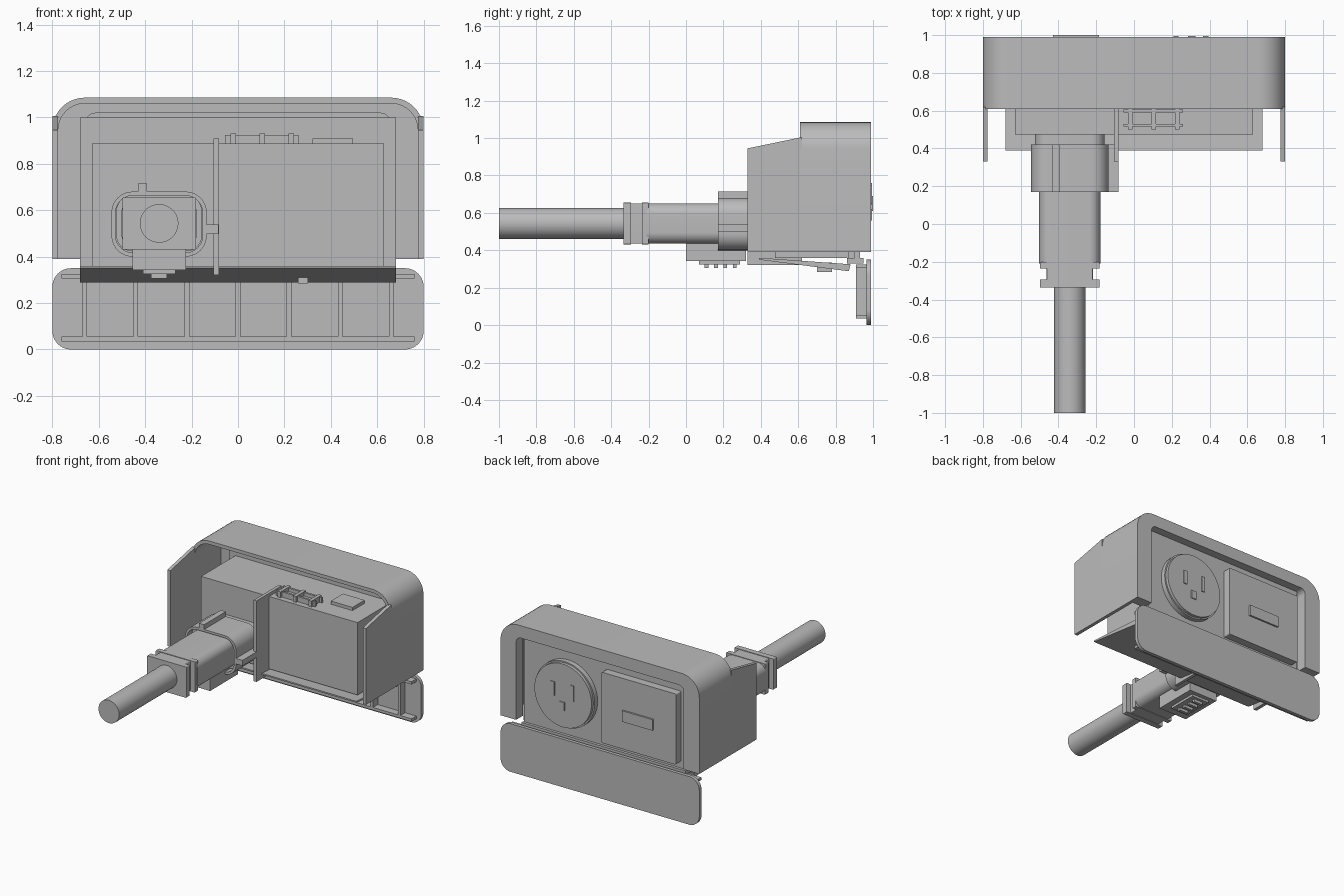
import bpy, bmesh, math
from mathutils import Vector

old = bpy.data.objects.get("Cube")
if old:
    bpy.data.objects.remove(old, do_unlink=True)

GREY = (0.5, 0.5, 0.5, 1)
mat = bpy.data.materials.new("plain grey")
mat.use_nodes = True
mat.diffuse_color = GREY
mat.node_tree.nodes["Principled BSDF"].inputs["Base Color"].default_value = GREY


def finish(name, bm):
    bmesh.ops.recalc_face_normals(bm, faces=bm.faces)
    mesh = bpy.data.meshes.new(name)
    bm.to_mesh(mesh)
    bm.free()
    mesh.materials.append(mat)
    ob = bpy.data.objects.new(name, mesh)
    bpy.context.collection.objects.link(ob)
    bpy.ops.object.select_all(action='DESELECT')
    ob.select_set(True)
    bpy.context.view_layer.objects.active = ob
    bpy.ops.object.shade_smooth_by_angle(angle=math.radians(35))
    return ob


def prism(name, points, lo, hi, axis='y'):
    """Extrude an (x, z) outline along y, or a (y, z) outline along x."""
    bm = bmesh.new()
    place = (lambda p: (p[0], lo, p[1])) if axis == 'y' else (lambda p: (lo, p[0], p[1]))
    face = bm.faces.new([bm.verts.new(place(p)) for p in points])
    new = bmesh.ops.extrude_face_region(bm, geom=[face])["geom"]
    step = Vector((0, hi - lo, 0)) if axis == 'y' else Vector((hi - lo, 0, 0))
    bmesh.ops.translate(bm, vec=step, verts=[g for g in new if isinstance(g, bmesh.types.BMVert)])
    return finish(name, bm)


def box(name, x0, x1, y0, y1, z0, z1):
    return prism(name, [(x0, z0), (x1, z0), (x1, z1), (x0, z1)], y0, y1)


def arc(cx, cz, r, a0, a1, n=10):
    angles = [math.radians(a0 + (a1 - a0) * i / n) for i in range(n + 1)]
    return [(cx + r * math.cos(a), cz + r * math.sin(a)) for a in angles]


def rounded(x0, x1, z0, z1, r):
    return (arc(x1 - r, z1 - r, r, 0, 90) + arc(x0 + r, z1 - r, r, 90, 180)
            + arc(x0 + r, z0 + r, r, 180, 270) + arc(x1 - r, z0 + r, r, 270, 360))


def arch(half, bottom, top, r):
    return ([(half, bottom)] + arc(half - r, top - r, r, 0, 90)
            + arc(r - half, top - r, r, 90, 180) + [(-half, bottom)])


def disc(name, x, z, r, y0, y1):
    return prism(name, arc(x, z, r, 0, 360, 48)[:-1], y0, y1)


# Housing: thin arched shell, deep frame at the back, sloped side wings
BASE = 0.39
outer = arch(0.8, BASE, 1.085, 0.14)
prism("shell", outer + arch(0.775, BASE, 1.06, 0.115)[::-1], 0.61, 0.99)
prism("back_frame", arch(0.79, BASE, 1.075, 0.13) + arch(0.675, BASE, 0.995, 0.04)[::-1], 0.91, 0.99)
for side, x in (("left", 0.775), ("right", -0.8)):
    wing = [(0.33, BASE), (0.62, BASE), (0.62, 1.005), (0.33, 0.945)]
    prism(side + "_wing", wing, x, x + 0.025, 'x')

# Faceplate and inner box
box("faceplate_backing", -0.68, 0.68, 0.87, 0.90, 0.355, 1.0)
prism("faceplate", arch(0.655, 0.36, 1.02, 0.04), 0.88, 0.93)
box("inner_box", -0.63, 0.63, 0.475, 0.88, 0.36, 0.887)
box("divider", -0.105, -0.082, 0.33, 0.62, 0.32, 0.91)

# Socket with slots, and square panel with a bar
SX, SZ = 0.3, 0.665
disc("socket_base", SX, SZ, 0.24, 0.92, 0.965)
disc("socket_face", SX, SZ, 0.23, 0.96, 0.987)
for name, x0, x1, z0, z1 in (("slot_a", 0.21, 0.235, 0.645, 0.76),
                             ("slot_b", 0.365, 0.395, 0.65, 0.75),
                             ("slot_ground", 0.285, 0.325, 0.56, 0.62)):
    box("socket_" + name, x0, x1, 0.98, 0.994, z0, z1)
prism("square_panel", rounded(-0.61, -0.01, 0.405, 0.92, 0.01), 0.92, 0.987)
box("panel_bar", -0.43, -0.185, 0.98, 1.0, 0.61, 0.69)

# Sloped floor plate, hinge strip and clip
floor = [(0.39, 0.35), (0.87, 0.288), (0.88, 0.325), (0.39, 0.36)]
prism("floor_plate", floor, -0.68, 0.68, 'x')
box("hinge_strip", -0.66, 0.66, 0.86, 0.95, 0.33, 0.36)
box("floor_clip", 0.258, 0.302, 0.7, 0.78, 0.285, 0.335)

# Lower flap with ribs
prism("lower_flap", rounded(-0.8, 0.8, 0.0, 0.35, 0.08), 0.965, 0.99)
for z in (0.035, 0.305):
    box("flap_long_rib", -0.76, 0.76, 0.91, 0.97, z, z + 0.02)
for i in range(-3, 4):
    x = i * 0.22
    box("flap_cross_rib", x - 0.01, x + 0.01, 0.91, 0.97, 0.05, 0.31)

# Terminal grid and low cover on the box top
TOP = 0.88
for x in (-0.02, 0.105, 0.23):
    box("terminal_post", x - 0.012, x + 0.012, 0.5, 0.615, TOP, 0.93)
for y in (0.515, 0.59):
    box("terminal_rail", -0.055, 0.26, y, y + 0.015, TOP, 0.925)
box("terminal_base", -0.03, 0.24, 0.52, 0.6, TOP, 0.9)
box("top_cover", 0.32, 0.495, 0.61, 0.75, TOP, 0.91)

# Plug: collar with keys, body, strain relief and cable
PX, PZ = -0.34, 0.543


def plug_ring(name, half_x, half_z, r, y0, y1):
    return prism(name, rounded(PX - half_x, PX + half_x, PZ - half_z, PZ + half_z, r), y0, y1)


collar_out = rounded(PX - 0.205, PX + 0.205, 0.40, 0.68, 0.09)
collar_in = rounded(PX - 0.188, PX + 0.188, 0.417, 0.663, 0.075)
bm = bmesh.new()
loops = [[bm.verts.new((x, y, z)) for x, z in pts]
         for pts, y in ((collar_out, 0.17), (collar_out, 0.42), (collar_in, 0.42), (collar_in, 0.17))]
for a, b in zip(loops, loops[1:] + loops[:1]):
    for i in range(len(a)):
        j = (i + 1) % len(a)
        bm.faces.new((a[i], a[j], b[j], b[i]))
finish("plug_collar", bm)
plug_ring("plug_neck", 0.185, 0.12, 0.07, 0.22, 0.49)
box("collar_top_key", -0.432, -0.392, 0.17, 0.42, 0.67, 0.715)
box("collar_side_key", -0.145, -0.083, 0.17, 0.42, 0.498, 0.538)
plug_ring("plug_body", 0.162, 0.108, 0.06, -0.21, 0.24)
plug_ring("strain_flange_back", 0.158, 0.112, 0.005, -0.235, -0.2)
plug_ring("strain_waist", 0.122, 0.108, 0.005, -0.3, -0.23)
plug_ring("strain_flange_front", 0.158, 0.112, 0.005, -0.335, -0.295)
disc("cable", PX, PZ, 0.083, -1.0, -0.3)

# Latch under the plug with grip ribs
box("latch_block", -0.455, -0.225, 0.0, 0.32, 0.342, 0.44)
box("latch_pad", -0.41, -0.27, 0.07, 0.29, 0.325, 0.35)
for i in range(4):
    y = 0.1 + i * 0.05
    box("latch_rib", -0.375, -0.305, y, y + 0.02, 0.305, 0.33)
